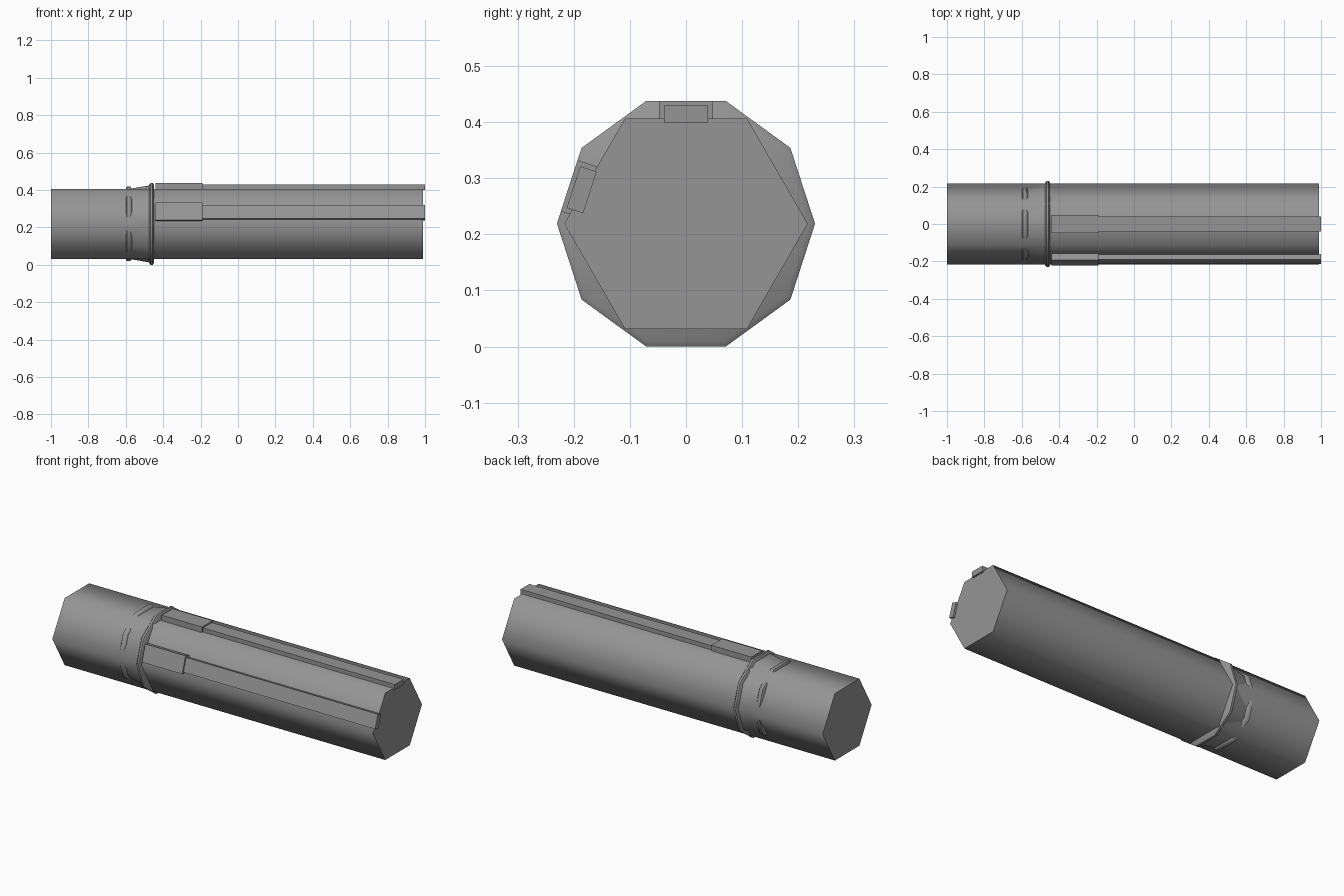
import bpy, bmesh
from math import pi, cos, sin, radians
from mathutils import Matrix, Vector

cube = bpy.data.objects.get("Cube")
if cube:
    bpy.data.objects.remove(cube, do_unlink=True)

AXIS_Z = 0.219

grey = bpy.data.materials.new("Plain grey")
grey.use_nodes = True
grey.diffuse_color = (0.3, 0.3, 0.3, 1)
grey.node_tree.nodes["Principled BSDF"].inputs["Base Color"].default_value = (0.3, 0.3, 0.3, 1)


def add_object(name, bm, smooth_angle=None):
    bmesh.ops.recalc_face_normals(bm, faces=bm.faces[:])
    mesh = bpy.data.meshes.new(name)
    bm.to_mesh(mesh)
    bm.free()
    mesh.materials.append(grey)
    obj = bpy.data.objects.new(name, mesh)
    bpy.context.collection.objects.link(obj)
    if smooth_angle:
        bpy.ops.object.select_all(action='DESELECT')
        obj.select_set(True)
        bpy.context.view_layer.objects.active = obj
        bpy.ops.object.shade_smooth_by_angle(angle=radians(smooth_angle))
    return obj


def turned(name, sides, profile, smooth_angle):
    """Capped polygonal solid along x from (x, radius) pairs."""
    bm = bmesh.new()
    loops = []
    for x, r in profile:
        angles = [2 * pi * i / sides for i in range(sides)]
        loops.append([bm.verts.new((x, r * cos(a), AXIS_Z + r * sin(a))) for a in angles])
    for a, b in zip(loops, loops[1:]):
        for i in range(sides):
            j = (i + 1) % sides
            bm.faces.new((a[i], a[j], b[j], b[i]))
    bm.faces.new(loops[0])
    bm.faces.new(loops[-1])
    return add_object(name, bm, smooth_angle)


def rail_block(name, x0, x1, width, inner, outer, turn):
    """Box lying on the tube, turned about its axis from the top."""
    bm = bmesh.new()
    bmesh.ops.create_cube(bm, size=1)
    bmesh.ops.scale(bm, vec=(x1 - x0, width, outer - inner), verts=bm.verts)
    bmesh.ops.translate(bm, vec=((x0 + x1) / 2, 0, (inner + outer) / 2), verts=bm.verts)
    place = Matrix.Translation(Vector((0, 0, AXIS_Z))) @ Matrix.Rotation(turn, 4, 'X')
    bmesh.ops.transform(bm, matrix=place, verts=bm.verts)
    return add_object(name, bm)


# Long six-sided tube
turned("main_tube", 6, [(-1, 0.217), (0.99, 0.217)], 65)

# Ten-sided band, flared collar and raised ring
turned("narrow_band", 10, [(-0.6, 0.2), (-0.594, 0.209), (-0.576, 0.209), (-0.568, 0.2)], 50)
turned("flared_collar", 10, [(-0.57, 0.199), (-0.47, 0.217)], 50)
turned("raised_ring", 10, [(-0.476, 0.219), (-0.468, 0.23), (-0.456, 0.23), (-0.448, 0.219)], 50)

# Rails on the top and the front side, each with a wider head
for place, turn in (("top", 0), ("side", radians(72))):
    rail_block(place + "_rail", -0.2, 1.0, 0.078, 0.18, 0.211, turn)
    rail_block(place + "_rail_head", -0.44, -0.19, 0.096, 0.18, 0.219, turn)
